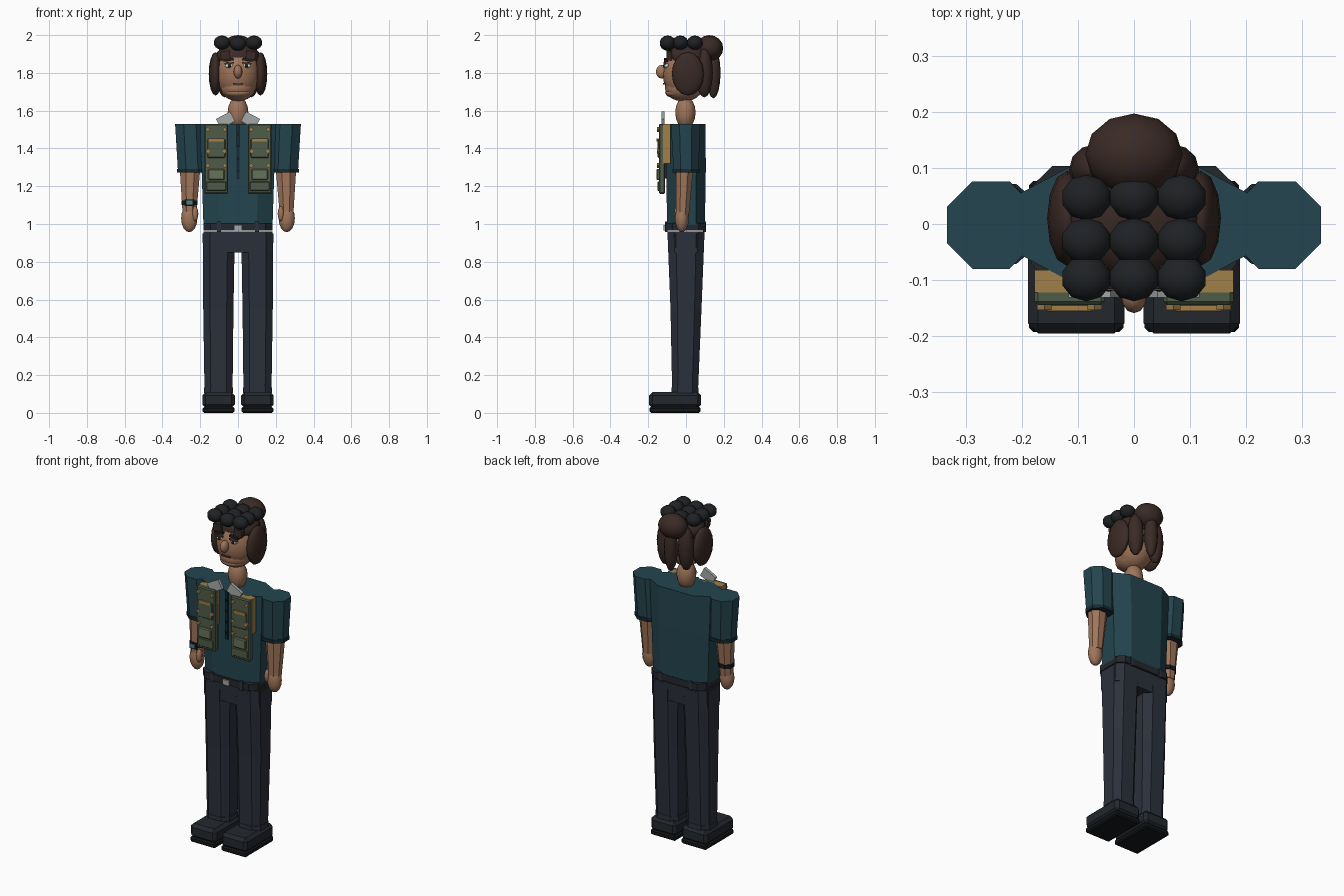
import bpy
from math import radians

if "Cube" in bpy.data.objects:
    bpy.data.objects.remove(bpy.data.objects["Cube"])


def mat(name, hexcol):
    m = bpy.data.materials.new(name)
    rgb = [int(hexcol[i:i + 2], 16) / 255 for i in (0, 2, 4)]
    m.diffuse_color = [((c + 0.055) / 1.055) ** 2.4 if c > 0.04 else c / 12.92 for c in rgb] + [1]
    m.use_nodes = True
    m.node_tree.nodes["Principled BSDF"].inputs["Base Color"].default_value = m.diffuse_color
    return m


SKIN = mat("skin", "A0755A")
LIP = mat("lip", "5A3A2E")
TEAL = mat("shirt_teal", "24454F")
TEAL_D = mat("trim_teal", "17292F")
PANTS = mat("trousers_navy", "2B303B")
SHOE = mat("shoe_dark", "23282D")
SOLE = mat("sole_black", "15171A")
BROWN = mat("hair_brown", "3A2A25")
BLACK = mat("hair_black", "1F2124")
GREEN = mat("vest_green", "505C48")
GREEN_L = mat("pouch_green", "66735A")
TAN = mat("strap_tan", "A08048")
GREY = mat("collar_grey", "A5AAA8")
WHITE = mat("eye_white", "D5D5D0")


def make(name, verts, faces, material):
    me = bpy.data.meshes.new(name)
    me.from_pydata(verts, [], faces)
    me.materials.append(material)
    ob = bpy.data.objects.new(name, me)
    bpy.context.collection.objects.link(ob)
    return ob


def prism(name, rings, material, cut=(0.58, 0.58)):
    """Loft of eight-sided rings (cx, cy, z, rx, ry), corners cut by x and y fractions."""
    verts, faces = [], []
    kx, ky = 1 - cut[0], 1 - cut[1]
    shape = [(1, -ky), (1, ky), (kx, 1), (-kx, 1), (-1, ky), (-1, -ky), (-kx, -1), (kx, -1)]
    for cx, cy, z, rx, ry in rings:
        verts += [(cx + rx * a, cy + ry * b, z) for a, b in shape]
    for r in range(len(rings) - 1):
        for i in range(8):
            j = (i + 1) % 8
            faces.append((r * 8 + i, r * 8 + j, r * 8 + 8 + j, r * 8 + 8 + i))
    n = len(verts)
    faces += [tuple(range(7, -1, -1)), tuple(range(n - 8, n))]
    return make(name, verts, faces, material)


def box(name, loc, size, material, rot=(0, 0, 0), bevel=0):
    bpy.ops.mesh.primitive_cube_add(size=1, location=loc, rotation=[radians(a) for a in rot])
    ob = bpy.context.object
    ob.name = name
    ob.scale = size
    bpy.ops.object.transform_apply(location=False, rotation=False, scale=True)
    ob.data.materials.append(material)
    if bevel:
        b = ob.modifiers.new("bevel", 'BEVEL')
        b.width, b.segments = bevel, 1
    return ob


def ball(name, loc, radii, material, seg=12, rings=8):
    bpy.ops.mesh.primitive_uv_sphere_add(segments=seg, ring_count=rings, radius=1, location=loc)
    ob = bpy.context.object
    ob.name = name
    ob.scale = radii
    ob.data.materials.append(material)
    bpy.ops.object.shade_smooth()
    return ob


# torso and hips
prism("shirt_torso", [(0, 0, 0.995, 0.183, 0.10), (0, 0, 1.30, 0.193, 0.105), (0, 0, 1.53, 0.205, 0.103)],
      TEAL, (0.45, 0.48))
prism("trouser_hips", [(0, 0, 0.85, 0.185, 0.092), (0, 0, 0.96, 0.183, 0.098)], PANTS, (0.2, 0.35))
prism("belt", [(0, -0.003, 0.965, 0.183, 0.106), (0, -0.003, 1.005, 0.183, 0.106)], SHOE, (0.2, 0.35))
box("belt_buckle", (0, -0.112, 0.98), (0.042, 0.012, 0.03), GREY)
box("shirt_placket", (0, -0.106, 1.385), (0.018, 0.012, 0.29), TEAL_D)
for i in range(4):
    box("shirt_button", (0, -0.113, 1.28 + i * 0.065), (0.012, 0.008, 0.012), SOLE)
for x in (-0.1, 0.1):
    for y in (-0.105, 0.098):
        box("belt_loop", (x, y, 0.985), (0.02, 0.014, 0.055), PANTS)

for s, side in ((-1, "right"), (1, "left")):
    # legs and shoes
    prism(side + "_leg", [(s * 0.103, -0.005, 0.10, 0.074, 0.068), (s * 0.104, 0, 0.55, 0.08, 0.082),
                          (s * 0.102, 0, 0.95, 0.085, 0.098)], PANTS, (0.45, 0.45))
    prism(side + "_trouser_hem", [(s * 0.103, -0.005, 0.105, 0.077, 0.071),
                                  (s * 0.103, -0.005, 0.135, 0.077, 0.071)], PANTS, (0.45, 0.45))
    box(side + "_shoe", (s * 0.103, -0.058, 0.068), (0.172, 0.274, 0.085), SHOE, bevel=0.018)
    box(side + "_sole", (s * 0.103, -0.058, 0.016), (0.168, 0.27, 0.032), SOLE, bevel=0.008)
    # arms
    prism(side + "_sleeve", [(s * 0.243, 0, 1.28, 0.075, 0.066), (s * 0.255, -0.002, 1.53, 0.078, 0.078)], TEAL)
    prism(side + "_cuff", [(s * 0.243, 0, 1.272, 0.08, 0.071), (s * 0.243, 0, 1.292, 0.08, 0.071)], TEAL_D)
    prism(side + "_forearm", [(s * 0.257, -0.018, 1.05, 0.036, 0.034), (s * 0.254, -0.008, 1.29, 0.054, 0.046)], SKIN)
    ball(side + "_hand", (s * 0.258, -0.022, 1.03), (0.043, 0.037, 0.073), SKIN)
    ball(side + "_thumb", (s * 0.227, -0.045, 1.055), (0.017, 0.018, 0.04), SKIN, 8, 6)
    # vest panels with straps, pouches and studs
    cx = s * 0.115
    box(side + "_vest_backing", (cx, -0.102, 1.425), (0.125, 0.04, 0.21), TAN)
    box(side + "_vest_panel", (cx, -0.127, 1.345), (0.125, 0.034, 0.37), GREEN, bevel=0.006)
    box(side + "_vest_upper_pocket", (cx, -0.144, 1.40), (0.095, 0.012, 0.10), GREEN, bevel=0.004)
    box(side + "_vest_strap", (cx, -0.15, 1.445), (0.08, 0.01, 0.016), TAN)
    box(side + "_vest_pouch", (cx, -0.146, 1.262), (0.085, 0.022, 0.06), GREEN_L, bevel=0.005)
    box(side + "_vest_pouch_lower", (cx, -0.143, 1.20), (0.105, 0.014, 0.05), GREEN, bevel=0.004)
    for dx in (-0.045, 0.045):
        for z in (1.50, 1.385, 1.31):
            box(side + "_vest_stud", (cx + dx, -0.146, z), (0.018, 0.014, 0.018), TAN, (0, 45, 0))
    # collar
    box(side + "_collar", (s * 0.066, -0.122, 1.55), (0.085, 0.018, 0.058), GREY, (0, s * 28, 0))
    # face
    ball(side + "_eye", (s * 0.047, -0.103, 1.838), (0.024, 0.014, 0.013), WHITE, 10, 6)
    ball(side + "_pupil", (s * 0.045, -0.115, 1.838), (0.009, 0.006, 0.010), BLACK, 8, 6)
    box(side + "_eyelid", (s * 0.047, -0.112, 1.851), (0.05, 0.014, 0.008), LIP, (0, s * 5, 0))
    box(side + "_eyebrow", (s * 0.05, -0.106, 1.869), (0.056, 0.02, 0.013), BLACK, (0, s * 8, 0))
    # side and rear hair locks
    ball(side + "_hair_side", (s * 0.119, 0.01, 1.795), (0.036, 0.085, 0.115), BROWN)
    ball(side + "_hair_rear", (s * 0.07, 0.097, 1.80), (0.046, 0.045, 0.13), BROWN)
    box(side + "_fringe", (s * 0.068, -0.088, 1.893), (0.05, 0.03, 0.045), BROWN, (0, s * 10, 0))

# wrist watch
prism("watch_strap", [(-0.257, -0.015, 1.10, 0.043, 0.04), (-0.257, -0.015, 1.125, 0.043, 0.04)], SOLE)
box("watch_case", (-0.257, -0.057, 1.113), (0.046, 0.012, 0.036), SOLE)
box("watch_face", (-0.257, -0.064, 1.113), (0.03, 0.006, 0.022), mat("watch_teal", "4A8088"))

# head
ball("neck", (0, -0.003, 1.59), (0.055, 0.054, 0.085), SKIN)
ball("head", (0, -0.003, 1.795), (0.116, 0.12, 0.145), SKIN, 16, 12)
ball("jaw", (0, -0.02, 1.722), (0.092, 0.092, 0.072), SKIN, 16, 10)
ball("chin", (0, -0.06, 1.695), (0.07, 0.05, 0.028), SKIN)
ball("nose", (0, -0.128, 1.806), (0.023, 0.031, 0.036), SKIN)
box("mouth", (0, -0.114, 1.743), (0.055, 0.014, 0.008), LIP)

# hair cap, bun, centre lock and curls
ball("hair_cap", (0, 0.013, 1.885), (0.118, 0.112, 0.072), BROWN, 16, 10)
ball("hair_bun", (0, 0.124, 1.93), (0.087, 0.073, 0.07), BROWN)
ball("hair_tail", (0, 0.145, 1.80), (0.038, 0.038, 0.135), BROWN)
for y in (-0.097, -0.03, 0.047):
    for x in (-0.085, 0, 0.085):
        ball("curl", (x, y, 1.96 if x else 1.955), (0.046, 0.042, 0.038), BLACK, 10, 7)
